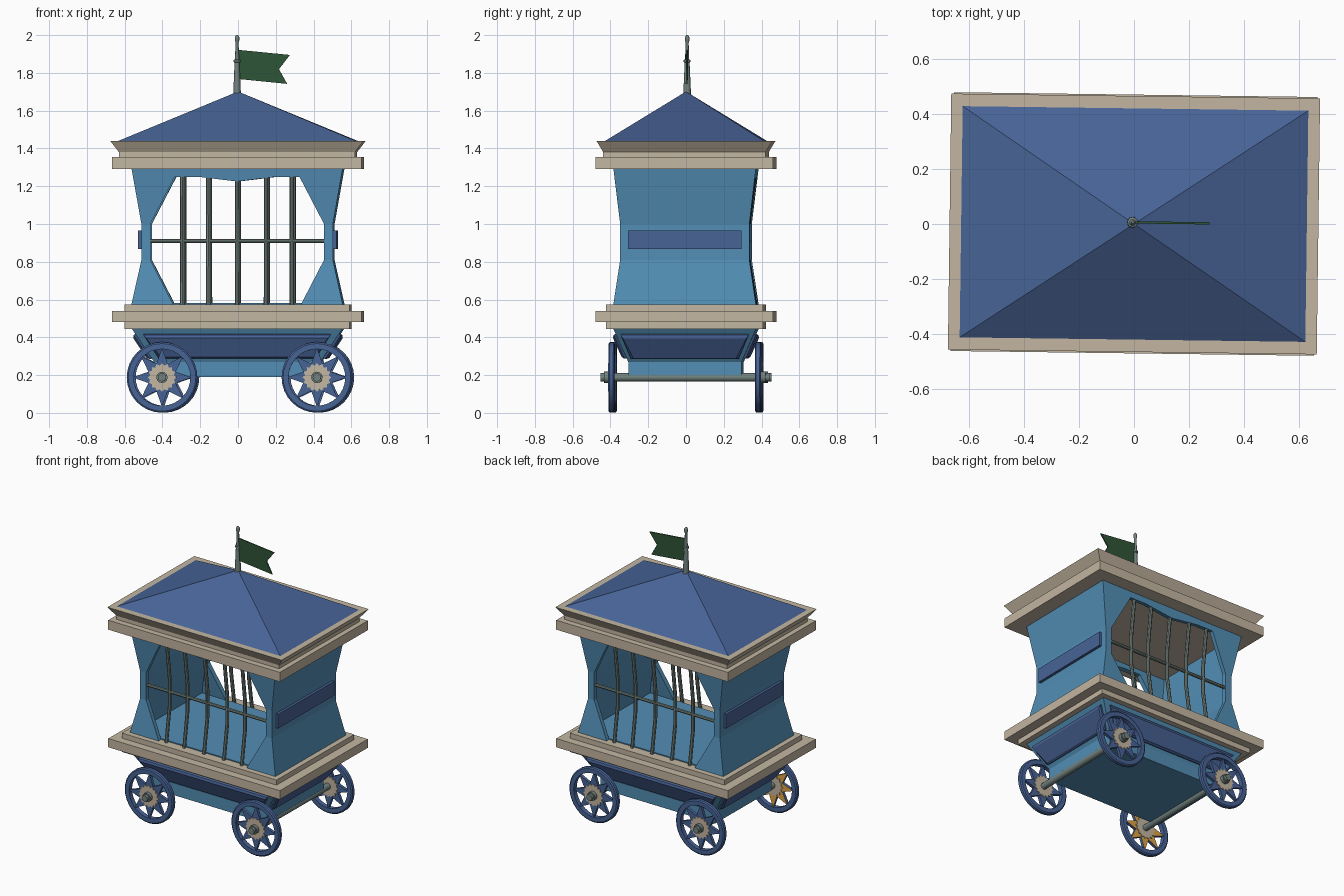
import bpy, bmesh, math
from mathutils import Matrix, Vector

if "Cube" in bpy.data.objects:
    bpy.data.objects.remove(bpy.data.objects["Cube"])


def material(name, rgb):
    m = bpy.data.materials.new(name)
    m.diffuse_color = (*rgb, 1)
    m.use_nodes = True
    m.node_tree.nodes["Principled BSDF"].inputs["Base Color"].default_value = m.diffuse_color
    return m


SKY = material("light blue", (0.085, 0.27, 0.46))
NAVY = material("dark blue", (0.064, 0.125, 0.305))
BEIGE = material("beige", (0.55, 0.47, 0.36))
METAL = material("grey metal", (0.17, 0.225, 0.21))
GREEN = material("flag green", (0.027, 0.089, 0.037))
GOLD = material("gold", (0.72, 0.37, 0.06))


def finish(name, bm, mat, smooth=False, recalc=True):
    if recalc:
        bmesh.ops.recalc_face_normals(bm, faces=bm.faces[:])
    me = bpy.data.meshes.new(name)
    bm.to_mesh(me)
    bm.free()
    me.materials.append(mat)
    ob = bpy.data.objects.new(name, me)
    bpy.context.collection.objects.link(ob)
    if smooth:
        bpy.ops.object.select_all(action='DESELECT')
        ob.select_set(True)
        bpy.context.view_layer.objects.active = ob
        bpy.ops.object.shade_smooth_by_angle(angle=math.radians(35))
    return ob


def rings(name, loops, mat, closed=False, smooth=False):
    """Bridge a list of point loops; cap the ends unless closed into a ring."""
    bm = bmesh.new()
    vs = [[bm.verts.new(p) for p in lp] for lp in loops]
    n = len(vs[0])
    pairs = list(zip(vs, vs[1:])) + ([(vs[-1], vs[0])] if closed else [])
    for a, b in pairs:
        for i in range(n):
            j = (i + 1) % n
            bm.faces.new((a[i], a[j], b[j], b[i]))
    if not closed:
        bm.faces.new(vs[0])
        bm.faces.new(vs[-1])
    return finish(name, bm, mat, smooth)


def tiers(name, sections, mat):
    """Stack of rectangles given as (z, half x, half y)."""
    return rings(name, [[(-x, -y, z), (x, -y, z), (x, y, z), (-x, y, z)]
                        for z, x, y in sections], mat)


def circle(c, r, axis, n=12, r2=None):
    """Circle (or star, with r2) of n points around a centre."""
    out = []
    for i in range(n):
        a = 2 * math.pi * i / n
        rr = r2 if r2 and i % 2 else r
        u, v = rr * math.cos(a), rr * math.sin(a)
        d = {'x': (0, u, v), 'y': (u, 0, v), 'z': (u, v, 0)}[axis]
        out.append(Vector(c) + Vector(d))
    return out


# Hourglass profile of the cabin: z, half x, half y
PROFILE = [(0.57, 0.56, 0.378), (0.81, 0.507, 0.342),
           (1.0, 0.507, 0.342), (1.30, 0.56, 0.378)]


def half(z):
    for (z0, x0, y0), (z1, x1, y1) in zip(PROFILE, PROFILE[1:]):
        if z <= z1:
            t = (z - z0) / (z1 - z0)
            return x0 + t * (x1 - x0), y0 + t * (y1 - y0)


# Chassis, mouldings and roof
tiers("lower_body", [(0.19, 0.44, 0.30), (0.27, 0.44, 0.30), (0.45, 0.56, 0.38)], SKY)
tiers("base_moulding", [(0.445, 0.595, 0.415), (0.48, 0.595, 0.415), (0.48, 0.66, 0.47),
                        (0.54, 0.66, 0.47), (0.54, 0.595, 0.415), (0.575, 0.595, 0.415)], BEIGE)
tiers("cabin_floor", [(0.56, 0.53, 0.35), (0.582, 0.53, 0.35)], SKY)
tiers("cornice", [(1.29, 0.66, 0.47), (1.355, 0.66, 0.47), (1.355, 0.625, 0.43),
                  (1.38, 0.625, 0.43), (1.44, 0.67, 0.465)], BEIGE)
tiers("roof", [(1.435, 0.64, 0.428), (1.70, 0.003, 0.002)], NAVY)

# Cabin walls: closed ends, front and back with a faceted opening
bm = bmesh.new()
levels = [(0.57, 0.336), (0.81, 0.46), (1.0, 0.46), (1.25, 0.33), (1.30, 0.33)]


def wall_face(pts):
    f = bm.faces.new([bm.verts.new(p) for p in pts])
    f.normal_update()
    if f.normal.dot(f.calc_center_median() * Vector((1, 1, 0))) < 0:
        f.normal_flip()


for s in (-1, 1):
    for (z0, i0), (z1, i1) in zip(levels, levels[1:]):
        (x0, y0), (x1, y1) = half(z0), half(z1)
        for m in (-1, 1):
            wall_face([(m * x0, s * y0, z0), (m * i0, s * y0, z0),
                       (m * i1, s * y1, z1), (m * x1, s * y1, z1)])
        wall_face([(s * x0, -y0, z0), (s * x0, y0, z0),
                   (s * x1, y1, z1), (s * x1, -y1, z1)])
    head = [(-0.33, 1.25), (-0.206, 1.25), (0, 1.225), (0.206, 1.25), (0.33, 1.25)]
    for (xa, za), (xb, zb) in zip(head, head[1:]):
        wall_face([(xa, s * half(za)[1], za), (xb, s * half(zb)[1], zb),
                   (xb, s * half(1.30)[1], 1.30), (xa, s * half(1.30)[1], 1.30)])
bmesh.ops.remove_doubles(bm, verts=bm.verts[:], dist=0.0005)
walls = finish("cabin_walls", bm, SKY, recalc=False)
sol = walls.modifiers.new("thickness", 'SOLIDIFY')
sol.thickness, sol.offset, sol.use_even_offset = 0.03, -1, True

for s, side in ((-1, "front"), (1, "back")):
    # Bent bars following the wall, with one cross bar
    for k, x in enumerate((-0.29, -0.153, 0, 0.153, 0.29)):
        rings(f"{side}_bar_{k + 1}",
              [circle((x, s * (half(z)[1] - 0.015), z), 0.012, 'z', 8)
               for z in (0.57, 0.81, 1.0, 1.295)], METAL, smooth=True)
    rings(f"{side}_cross_bar", [circle((x, s * 0.327, 0.91), 0.011, 'x', 8)
                                for x in (-0.47, 0.47)], METAL, smooth=True)

# End plaques
for s, side in ((-1, "left"), (1, "right")):
    rings(f"{side}_plaque", [[(s * x, y, z) for y, z in
                              ((-0.30, 0.868), (0.30, 0.868), (0.30, 0.965), (-0.30, 0.965))]
                             for x in (0.50, 0.525)], NAVY)


# Bevelled skirt panels on the sloping lower body
def skirt_panel(name, sign, along_x):
    base, run, ut, ub = (0.38, 0.08, 0.495, 0.415) if along_x else (0.56, 0.12, 0.338, 0.285)
    slope = run / 0.18
    n = Vector((1, -slope)).normalized()
    loops = []
    for lift, inset in ((-0.01, 0), (0.012, 0), (0.022, 0.012)):
        loop = []
        for u, z in ((-ub, 0.292), (ub, 0.292), (ut, 0.418), (-ut, 0.418)):
            u -= math.copysign(inset, u)
            z += inset if z < 0.35 else -inset
            out = base - (0.45 - z) * slope + n.x * lift
            zz = z + n.y * lift
            loop.append((u, sign * out, zz) if along_x else (sign * out, u, zz))
        loops.append(loop)
    rings(name, loops, NAVY)


for nm, sg, ax in (("front", -1, True), ("back", 1, True), ("left", -1, False), ("right", 1, False)):
    skirt_panel(nm + "_skirt_panel", sg, ax)

# Axles and wheels
ZC, R = 0.188, 0.187
for x, end in ((-0.397, "left"), (0.423, "right")):
    rings(f"{end}_axle", [circle((x, y, ZC), 0.022, 'y') for y in (-0.447, 0.447)],
          METAL, smooth=True)
    for s, side in ((-1, "front"), (1, "back")):
        tag, yc = f"{side}_{end}", s * 0.388
        rings(tag + "_rim", [circle((x, yc + dy, ZC), r, 'y', 32) for r, dy in
                             ((R, -0.010), (R, 0.010), (R - 0.008, 0.016), (0.15, 0.016),
                              (0.15, -0.016), (R - 0.008, -0.016))],
              NAVY, closed=True, smooth=True)
        star = rings(tag + "_spokes", [circle((x, yc + dy, ZC), 0.157, 'y', 16, 0.078)
                                       for dy in (-0.01, 0.01)], NAVY)
        if tag == "front_left":  # inner side of this wheel is gold
            star.data.materials.append(GOLD)
            for p in star.data.polygons:
                if p.normal.y > 0.9:
                    p.material_index = 1
        rings(tag + "_hub", [circle((x, yc + dy, ZC), 0.076, 'y', 32, 0.064)
                             for dy in (-0.016, 0.016)], BEIGE)
        rings(tag + "_hub_cap", [circle((x, yc + s * dy, ZC), 0.03, 'y')
                                 for dy in (0.01, 0.04)], METAL, smooth=True)

# Flagpole and swallowtail flag
YP = 0.006
rings("flagpole", [circle((-0.005, YP, z), r, 'z') for r, z in
                   ((0.021, 1.66), (0.019, 1.72), (0.013, 1.855), (0.019, 1.858), (0.019, 1.868),
                    (0.011, 1.872), (0.008, 1.96), (0.012, 1.972), (0.012, 1.99), (0.005, 2.0))],
      METAL, smooth=True)
rings("flag", [[(x, YP + dy, z) for x, z in ((0.0, 1.922), (0.275, 1.895), (0.217, 1.82),
                                             (0.26, 1.742), (0.0, 1.768))]
               for dy in (-0.004, 0.004)], GREEN)

# The whole wagon sits very slightly turned
turn = Matrix.Rotation(math.radians(-0.75), 4, 'Z')
for ob in bpy.context.collection.objects:
    ob.data.transform(turn)
